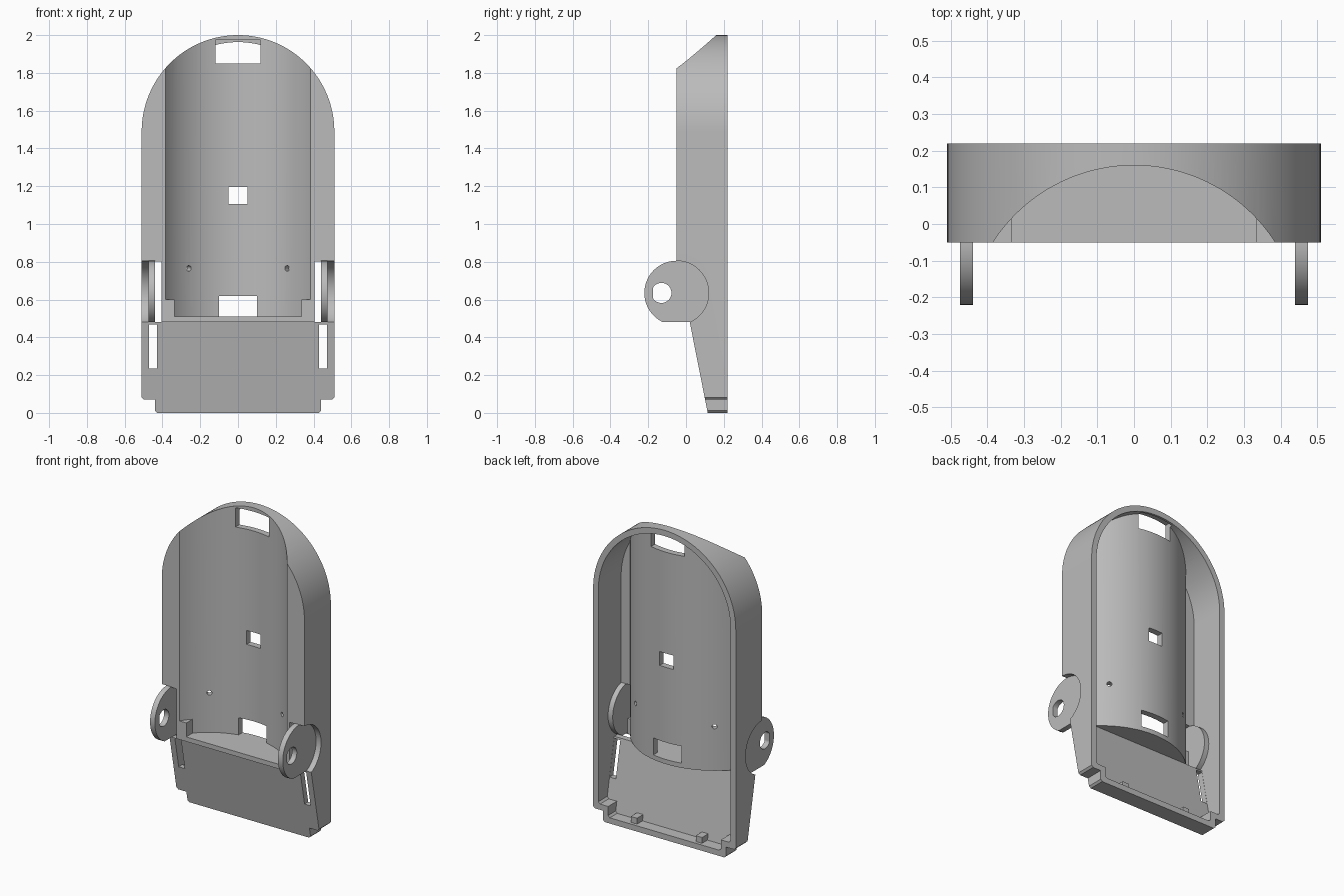
import bpy, bmesh, math
from mathutils import Vector

cube = bpy.data.objects.get("Cube")
if cube:
    bpy.data.objects.remove(cube, do_unlink=True)

grey = bpy.data.materials.new("plain grey")
grey.use_nodes = True
COLOUR = (0.5, 0.5, 0.5, 1)
grey.diffuse_color = COLOUR
grey.node_tree.nodes["Principled BSDF"].inputs["Base Color"].default_value = COLOUR

WALL = 0.037
HALF, ARCH_Z = 0.51, 1.49
FRONT, BACK = -0.05, 0.22
TROUGH_Y, TROUGH_R = -0.298, 0.458
EAR_Y, EAR_Z, EAR_R = -0.05, 0.635, 0.17
FLOOR, LIP = 0.51, 0.48


def prism(name, outline, axis, lo, hi):
    """Extrude a 2D outline along an axis; outline uses the other two axes in order."""
    def place(a, b, c):
        return {"x": (c, a, b), "y": (a, c, b), "z": (a, b, c)}[axis]
    bm = bmesh.new()
    face = bm.faces.new([bm.verts.new(place(a, b, lo)) for a, b in outline])
    new = bmesh.ops.extrude_face_region(bm, geom=[face])["geom"]
    move = Vector(place(0, 0, hi - lo))
    bmesh.ops.translate(bm, vec=move, verts=[v for v in new if isinstance(v, bmesh.types.BMVert)])
    bmesh.ops.recalc_face_normals(bm, faces=bm.faces)
    mesh = bpy.data.meshes.new(name)
    bm.to_mesh(mesh)
    bm.free()
    mesh.materials.append(grey)
    obj = bpy.data.objects.new(name, mesh)
    bpy.context.collection.objects.link(obj)
    return obj


def box(name, x, y, z):
    return prism(name, [(x[0], y[0]), (x[1], y[0]), (x[1], y[1]), (x[0], y[1])], "z", *z)


def circle(a, b, r, n=96):
    return [(a + r * math.cos(2 * math.pi * i / n), b + r * math.sin(2 * math.pi * i / n))
            for i in range(n)]


def combine(obj, other, mode="DIFFERENCE"):
    mod = obj.modifiers.new("cut", "BOOLEAN")
    mod.operation, mod.solver, mod.object = mode, "EXACT", other
    bpy.context.view_layer.objects.active = obj
    bpy.ops.object.modifier_apply(modifier=mod.name)
    bpy.data.objects.remove(other, do_unlink=True)


def body_outline(inset):
    """Arched outline with stepped lower corners."""
    w, foot, step = HALF - inset, 0.44 - inset, 0.07 + inset
    c = 0.012
    right = [(foot - c, inset), (foot, inset + c), (foot, step), (w - c, step), (w, step + c)]
    arch = [(w * math.cos(math.pi * i / 64), ARCH_Z + w * math.sin(math.pi * i / 64))
            for i in range(65)]
    return right + arch + [(-x, z) for x, z in reversed(right)]


def slope_cutter(shift):
    """Removes everything in front of the sloping lower panel."""
    s = shift
    run = (0.115 - 0.02) / LIP
    return prism("slope_cutter", [(-0.6, -0.2), (0.115 + run * 0.2 + s, -0.2),
                                  (0.02 + s, LIP), (-0.6, LIP)], "x", -1, 1)


# Outer body with the sloping lower panel and the long trough
shell = prism("shell", body_outline(0), "y", FRONT, BACK)
combine(shell, slope_cutter(0))
combine(shell, prism("trough_cutter", circle(0, TROUGH_Y, TROUGH_R, 128), "z", FLOOR, 2.3))

# Hollow rear, leaving the walls, trough skin and trough floor
cavity = prism("cavity", body_outline(WALL), "y", FRONT + WALL, BACK + 0.1)
combine(cavity, slope_cutter(WALL))
combine(cavity, prism("trough_skin", circle(0, TROUGH_Y, TROUGH_R + 0.04, 128), "z", LIP, 2.3))
combine(shell, cavity)

# Windows along the trough
for half, low, high in ((0.12, 1.85, 1.975), (0.05, 1.105, 1.195), (0.1, FLOOR, 0.62)):
    combine(shell, box("window_cutter", (-half, half), (0.03, 0.205), (low, high)))

for side in (-1, 1):
    def span(a, b):
        return tuple(sorted((side * a, side * b)))

    # Open pocket and round side cut for the ear
    combine(shell, box("pocket_cutter", span(0.405, 0.473), (-0.2, 0.05), (LIP, 0.802)))
    combine(shell, prism("round_cutter", circle(EAR_Y, EAR_Z, EAR_R), "x", *span(0.46, 0.6)))
    # Tall slot in the lower panel
    combine(shell, box("slot_cutter", span(0.428, 0.472), (-0.1, 0.18), (0.235, 0.468)))
    # Small pin hole through the trough
    pin = prism("pin_cutter", circle(0, 0, 0.015, 20), "y", 0.35, 0.6)
    pin.location = (0, TROUGH_Y, 0.765)
    pin.rotation_euler.z = -side * math.asin(0.26 / TROUGH_R)
    bpy.context.view_layer.update()
    combine(shell, pin)

    # Hinge ear: flat-bottomed disc with a D-shaped hole
    name = "left" if side > 0 else "right"
    ear = prism(name + "_ear", circle(EAR_Y, EAR_Z, EAR_R + 0.0005), "x", *span(0.44, 0.4745))
    combine(ear, box("flat_cutter", (-1, 1), (-1, 1), (0, LIP)))
    hole = [(max(y, -0.175), z) for y, z in circle(-0.13, EAR_Z, 0.053, 48)]
    combine(ear, prism("hole_cutter", hole, "x", -1, 1))

    # Corner block on the trough floor, and tab on the inside of the bottom wall
    box(name + "_corner_block", span(0.335, 0.404), (FRONT, 0.02), (FLOOR - 0.01, 0.6))
    box(name + "_bottom_tab", span(0.21, 0.255), (0.13, 0.2), (0.02, 0.075))

# Smooth the curved surfaces, keep edges sharp
for obj in list(bpy.context.collection.objects):
    if obj.type == "MESH" and ("shell" in obj.name or "ear" in obj.name):
        bpy.ops.object.select_all(action="DESELECT")
        obj.select_set(True)
        bpy.context.view_layer.objects.active = obj
        bpy.ops.object.shade_smooth_by_angle(angle=math.radians(30))
